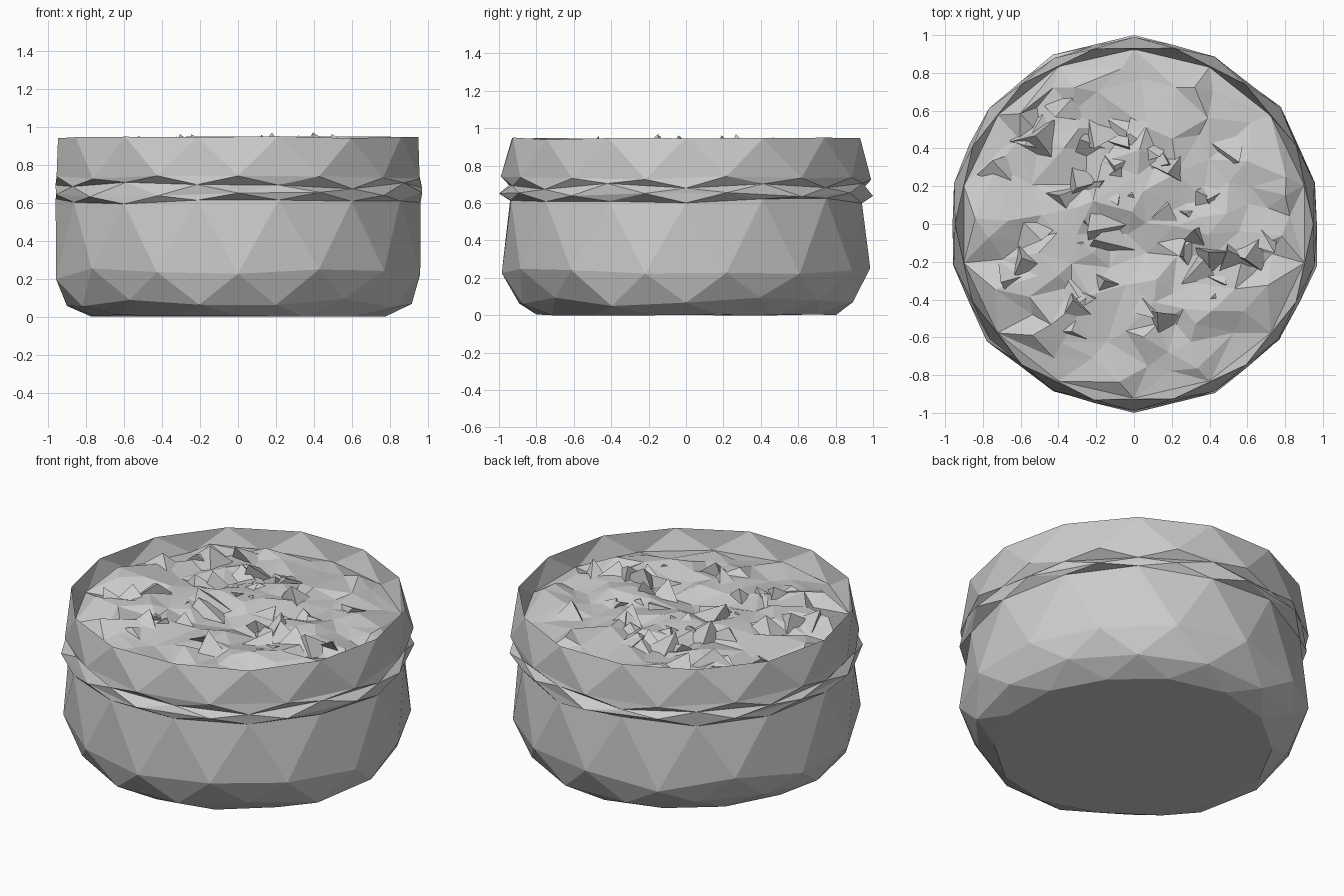
import bpy, bmesh, math, random
from mathutils import Vector, geometry

if "Cube" in bpy.data.objects:
    bpy.data.objects.remove(bpy.data.objects["Cube"])

random.seed(11)
N = 14


def add_object(name, bm):
    mesh = bpy.data.meshes.new(name)
    bm.to_mesh(mesh)
    bm.free()
    obj = bpy.data.objects.new(name, mesh)
    bpy.context.collection.objects.link(obj)
    return obj


# Faceted bowl: staggered rings (radius, height, height jitter, inward jitter)
profile = [
    (0.80, 0.01, 0.006, 0.03),
    (0.915, 0.07, 0.035, 0.02),
    (0.985, 0.23, 0.04, 0.01),
    (0.965, 0.61, 0.02, 0.02),
    (1.00, 0.645, 0.015, 0.03),
    (0.97, 0.69, 0.018, 0.025),
    (0.99, 0.73, 0.015, 0.015),
    (0.955, 0.945, 0.006, 0.01),
    (0.92, 0.81, 0.010, 0.00),
]
bm = bmesh.new()
rings = []
for i, (r, z, jz, jr) in enumerate(profile):
    ring = []
    for k in range(N):
        a = (k + (0.5 if i % 2 == 0 else 0)) * math.tau / N
        # front and back points keep the full radius
        rr = r - (0 if k in (3, 10) else random.uniform(0, jr))
        ring.append(bm.verts.new((rr * math.cos(a), rr * math.sin(a), z + random.uniform(-jz, jz))))
    rings.append(ring)
for v in rings[0]:
    v.co.z = max(0, v.co.z - 0.007)
for i in range(len(rings) - 1):
    a, b = rings[i], rings[i + 1]
    for k in range(N):
        m = (k + 1) % N
        if i % 2:
            bm.faces.new((a[k], a[m], b[k]))
            bm.faces.new((a[m], b[m], b[k]))
        else:
            bm.faces.new((a[k], a[m], b[m]))
            bm.faces.new((a[k], b[m], b[k]))
bm.faces.new(list(reversed(rings[0])))
add_object("bowl", bm)

# Crumpled filling surface
pts = []
for k in range(N):
    a = (k + 0.5) * math.tau / N
    pts.append(Vector((0.925 * math.cos(a), 0.925 * math.sin(a))))
while len(pts) < 125:
    p = Vector((random.uniform(-0.88, 0.88), random.uniform(-0.88, 0.88)))
    if p.length < 0.85 and all((p - q).length > 0.09 for q in pts):
        pts.append(p)
verts, _, faces, *_ = geometry.delaunay_2d_cdt(pts, [], [], 0, 0.0001)
bm = bmesh.new()
vs = []
for p in verts:
    z = 0.82 if p.length > 0.88 else 0.865 + random.uniform(-0.04, 0.04)
    vs.append(bm.verts.new((p.x, p.y, z)))
for f in faces:
    bm.faces.new([vs[j] for j in f])
bm.normal_update()
for f in bm.faces:
    if f.normal.z < 0:
        f.normal_flip()
add_object("filling", bm)

# Pointed chunks poking out of the filling
bm = bmesh.new()
for _ in range(48):
    r, a = 0.76 * math.sqrt(random.random()), random.uniform(0, math.tau)
    c = Vector((r * math.cos(a), r * math.sin(a), 0.86))
    s, t = random.uniform(0.09, 0.17), random.uniform(0, math.tau)
    base = [bm.verts.new(c + Vector((s * math.cos(t + q), s * random.uniform(0.6, 1) * math.sin(t + q), -0.02)))
            for q in (0, 2.1, 4.2)]
    tip = bm.verts.new(c + Vector((random.uniform(-0.1, 0.1), random.uniform(-0.1, 0.1),
                                   random.uniform(0.03, 0.11))))
    bm.faces.new(reversed(base))
    for q in range(3):
        bm.faces.new((base[q], base[(q + 1) % 3], tip))
bmesh.ops.recalc_face_normals(bm, faces=bm.faces)
add_object("chunks", bm)
